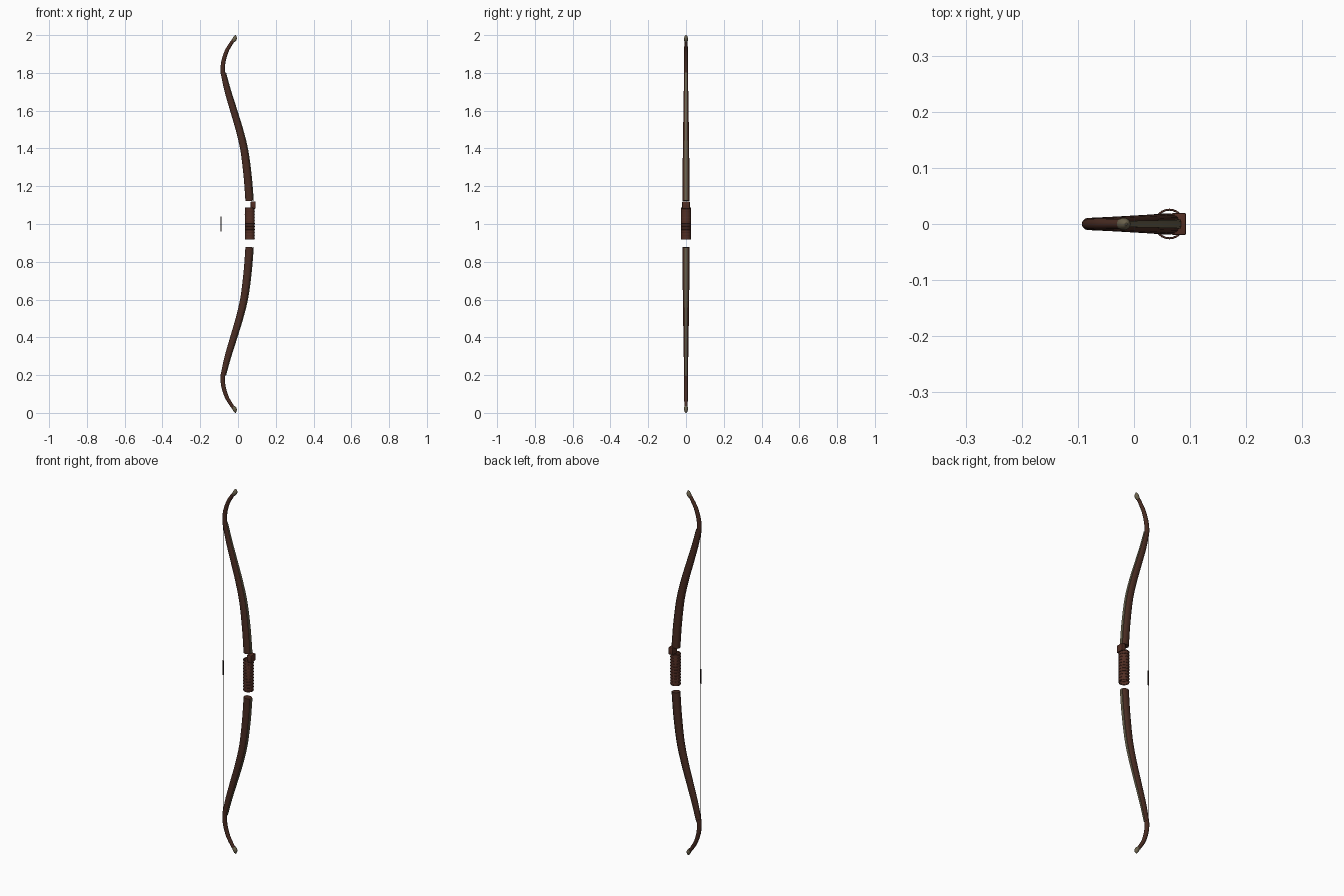
import bpy, bmesh, math
from mathutils import Vector, Matrix

if "Cube" in bpy.data.objects:
    bpy.data.objects.remove(bpy.data.objects["Cube"])


def mat(name, rgb):
    m = bpy.data.materials.new(name)
    m.diffuse_color = (*rgb, 1)
    m.use_nodes = True
    m.node_tree.nodes["Principled BSDF"].inputs["Base Color"].default_value = m.diffuse_color
    return m


WOOD = mat("dark_wood", (0.066, 0.025, 0.016))
LEATHER = mat("red_brown_leather", (0.085, 0.028, 0.018))
HORN = mat("olive_horn", (0.15, 0.125, 0.075))
STRING = mat("dark_string", (0.03, 0.018, 0.014))


def finish(name, bm, material, angle=40, recalc=True):
    if recalc:
        bmesh.ops.recalc_face_normals(bm, faces=bm.faces)
    me = bpy.data.meshes.new(name)
    bm.to_mesh(me)
    bm.free()
    me.materials.append(material)
    ob = bpy.data.objects.new(name, me)
    bpy.context.collection.objects.link(ob)
    bpy.ops.object.select_all(action='DESELECT')
    bpy.context.view_layer.objects.active = ob
    ob.select_set(True)
    bpy.ops.object.shade_smooth_by_angle(angle=math.radians(angle))
    return ob


def smooth_path(pts, steps=6):
    """Catmull-Rom through (x, z, half thickness, half width) points."""
    p = [Vector(q) for q in pts]
    p = [2 * p[0] - p[1]] + p + [2 * p[-1] - p[-2]]
    out = []
    for i in range(1, len(p) - 2):
        a, b, c, d = p[i - 1:i + 3]
        for s in range(steps):
            t = s / steps
            out.append(0.5 * (2 * b + (c - a) * t + (2 * a - 5 * b + 4 * c - d) * t * t
                              + (3 * b - a - 3 * c + d) * t ** 3))
    return out + [p[-2]]


def loft(name, path, material, sides=16, flip=False, power=1.0):
    """Sweep an oval section along a path in the xz plane."""
    bm = bmesh.new()
    rings = []
    for i, q in enumerate(path):
        a, b = path[max(i - 1, 0)], path[min(i + 1, len(path) - 1)]
        t = Vector((b[0] - a[0], b[1] - a[1])).normalized()
        n = Vector((t.y, -t.x))          # towards +x, the back of the bow
        ring = []
        for k in range(sides):
            ang = 2 * math.pi * (k + 0.5) / sides
            c, s = math.cos(ang), math.sin(ang)
            u = math.copysign(abs(c) ** power, c) * q[2]
            v = math.copysign(abs(s) ** power, s) * q[3]
            z = q[1] + n.y * u
            ring.append(bm.verts.new((q[0] + n.x * u, v, 2 - z if flip else z)))
        rings.append(ring)
    for r, s in zip(rings, rings[1:]):
        for k in range(sides):
            j = (k + 1) % sides
            bm.faces.new((r[k], r[j], s[j], s[k]))
    bm.faces.new(rings[0])
    bm.faces.new(rings[-1])
    return finish(name, bm, material)


def cylinder(name, x, z0, z1, r, material, sides=16, caps=True):
    bm = bmesh.new()
    bmesh.ops.create_cone(bm, cap_ends=caps, segments=sides, radius1=r, radius2=r,
                          depth=z1 - z0, matrix=Matrix.Translation((x, 0, (z0 + z1) / 2)))
    return finish(name, bm, material, recalc=caps)


def ring(name, x, z, major, minor, material, n=24, m=8):
    bm = bmesh.new()
    grid = []
    for a in range(n):
        A = 2 * math.pi * a / n
        grid.append([])
        for b in range(m):
            B = 2 * math.pi * b / m
            r = major + minor * math.cos(B)
            grid[-1].append(bm.verts.new((x + r * math.cos(A), r * math.sin(A), z + minor * math.sin(B))))
    for a in range(n):
        for b in range(m):
            c, d = (a + 1) % n, (b + 1) % m
            bm.faces.new((grid[a][b], grid[c][b], grid[c][d], grid[a][d]))
    return finish(name, bm, material, 60)


def box(name, centre, size, material, bevel):
    bm = bmesh.new()
    bmesh.ops.create_cube(bm, size=1, matrix=Matrix.Translation(centre) @ Matrix.Diagonal((*size, 1)))
    bmesh.ops.bevel(bm, geom=bm.edges[:], offset=bevel, segments=2, affect='EDGES', profile=0.5)
    return finish(name, bm, material)


limb = smooth_path([(0.060, 1.122, 0.021, 0.019), (0.050, 1.25, 0.0205, 0.0185),
                    (0.032, 1.39, 0.0195, 0.017), (0.006, 1.50, 0.0185, 0.0155),
                    (-0.027, 1.61, 0.0175, 0.0135), (-0.057, 1.71, 0.016, 0.012),
                    (-0.079, 1.80, 0.013, 0.011)])
recurve = smooth_path([(-0.078, 1.785, 0.0125, 0.011), (-0.081, 1.82, 0.012, 0.011),
                       (-0.076, 1.865, 0.0115, 0.0105), (-0.060, 1.915, 0.0105, 0.010),
                       (-0.037, 1.955, 0.0095, 0.009), (-0.021, 1.977, 0.0085, 0.0085)])
tip = smooth_path([(-0.025, 1.967, 0.009, 0.009), (-0.018, 1.980, 0.0115, 0.011),
                   (-0.015, 1.992, 0.008, 0.008), (-0.014, 2.0, 0.002, 0.002)], 4)
# narrow horn strip lying along the back (+x) face of the limb
strip = [Vector((q[0] + q[2] * 0.98, q[1] + q[2] * 0.15, 0.003, q[3] * 0.42)) for q in limb]

# limbs, horn backing strips, recurved ends and tips, mirrored about mid height
for side, flip in (("upper", False), ("lower", True)):
    loft(side + "_limb", limb, WOOD, flip=flip, power=0.85)
    loft(side + "_horn_strip", strip, HORN, sides=8, flip=flip, power=0.5)
    loft(side + "_recurve", recurve, WOOD, flip=flip)
    loft(side + "_tip", tip, HORN, flip=flip)

# open leather grip sleeve with thin binding rings
GX = 0.063
cylinder("grip_sleeve", GX, 0.917, 1.088, 0.0255, LEATHER, 24, caps=False)
for i in range(11):
    ring("grip_wrap_%d" % (i + 1), GX, 0.922 + i * 0.0162, 0.0255, 0.0018, LEATHER)

# arrow shelf
box("arrow_shelf", (0.080, 0, 1.100), (0.025, 0.040, 0.040), LEATHER, 0.003)

# bowstring and its centre serving
cylinder("bowstring", -0.090, 0.20, 1.80, 0.0013, STRING, 8)
cylinder("string_serving", -0.090, 0.96, 1.04, 0.003, STRING, 12)
